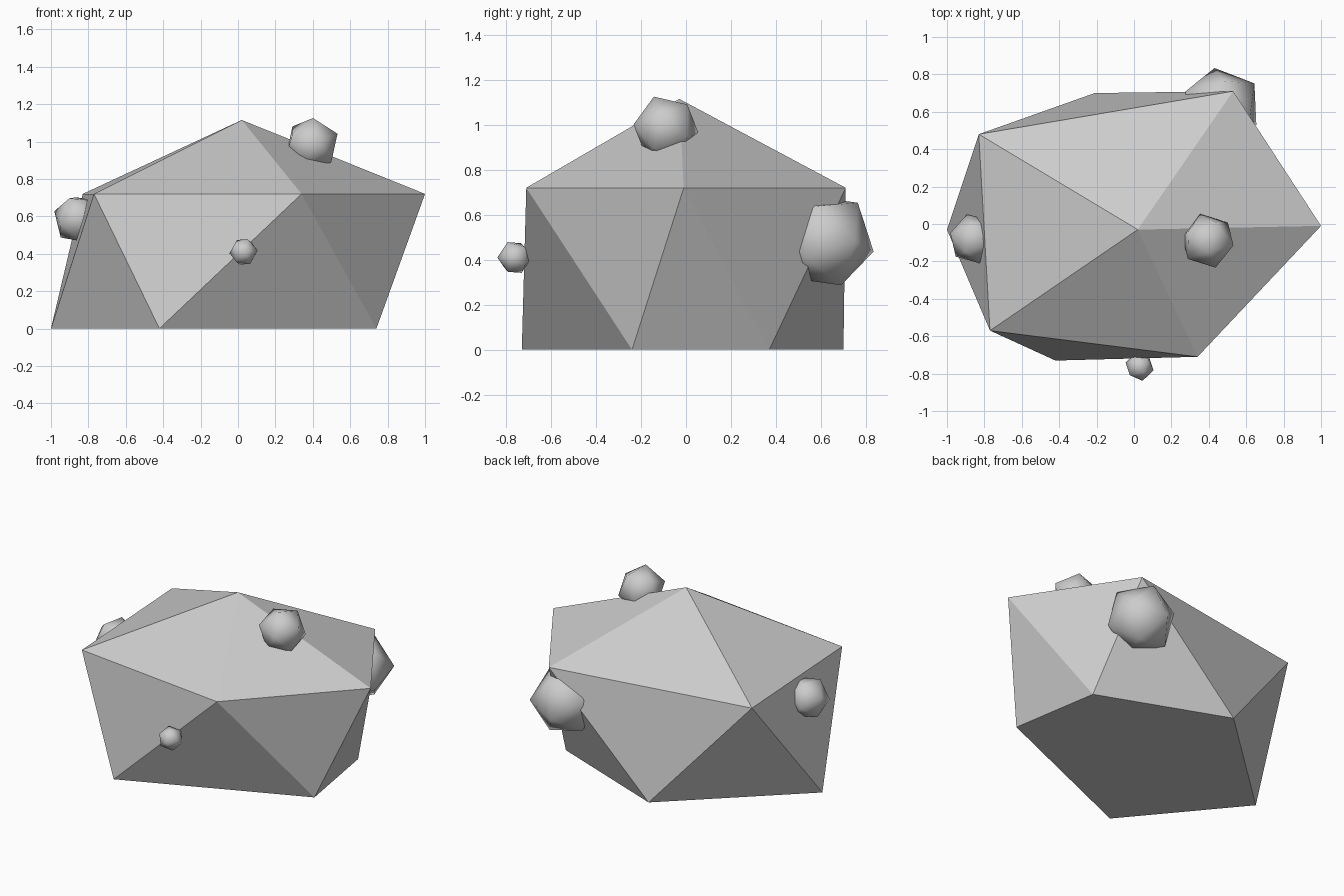
import bpy, bmesh
from mathutils import Vector, Matrix

if "Cube" in bpy.data.objects:
    bpy.data.objects.remove(bpy.data.objects["Cube"])


def make_object(name, bm, smooth=False):
    bmesh.ops.recalc_face_normals(bm, faces=bm.faces)
    for f in bm.faces:
        f.smooth = smooth
    mesh = bpy.data.meshes.new(name)
    bm.to_mesh(mesh)
    bm.free()
    obj = bpy.data.objects.new(name, mesh)
    bpy.context.collection.objects.link(obj)
    return obj


def frame(a, b):
    # orthonormal basis with a as first axis and b in the first plane
    x = Vector(a).normalized()
    z = x.cross(Vector(b)).normalized()
    return Matrix((x, z.cross(x), z)).transposed()


def bump(name, center, radius, corner, next_corner):
    # twenty-sided pebble turned so two neighbouring corners face given ways
    bm = bmesh.new()
    bmesh.ops.create_icosphere(bm, subdivisions=1, radius=radius)
    bm.verts.ensure_lookup_table()
    a = bm.verts[0]
    b = a.link_edges[0].other_vert(a)
    rot = frame(corner, next_corner) @ frame(a.co, b.co).transposed()
    bm.transform(Matrix.Translation(center) @ rot.to_4x4())
    return make_object(name, bm, smooth=True)


# main boulder: peak, upper ring, offset lower ring, flat base
upper = [(1.0, -.01), (.53, .71), (-.83, .48), (-.77, -.57), (.34, -.71)]
lower = [(.64, .37), (-.21, .70), (-1.0, -.03), (-.42, -.73), (.74, -.24)]
bm = bmesh.new()
peak = bm.verts.new((.02, -.03, 1.115))
up = [bm.verts.new((x, y, .72)) for x, y in upper]
lo = [bm.verts.new((x, y, 0)) for x, y in lower]
for i in range(5):
    j = (i + 1) % 5
    bm.faces.new((peak, up[i], up[j]))
    bm.faces.new((up[i], lo[i], up[j]))
    bm.faces.new((lo[i], lo[j], up[j]))
bm.faces.new(lo[::-1])
make_object("boulder", bm)

# small bumps stuck on the boulder
bump("front_bump", (.03, -.762, .41), .078, (.015, -.075, 0), (.077, -.02, .008))
bump("top_bump", (.395, -.09, .985), .15, (.006, -.05, .133), (.04, -.14, .022))
bump("left_bump", (-.855, -.08, .585), .138, (-.12, .03, .04), (-.045, .133, -.01))
bump("back_bump", (.465, .62, .485), .222, (.19, .14, 0), (-.046, .214, -.05))
